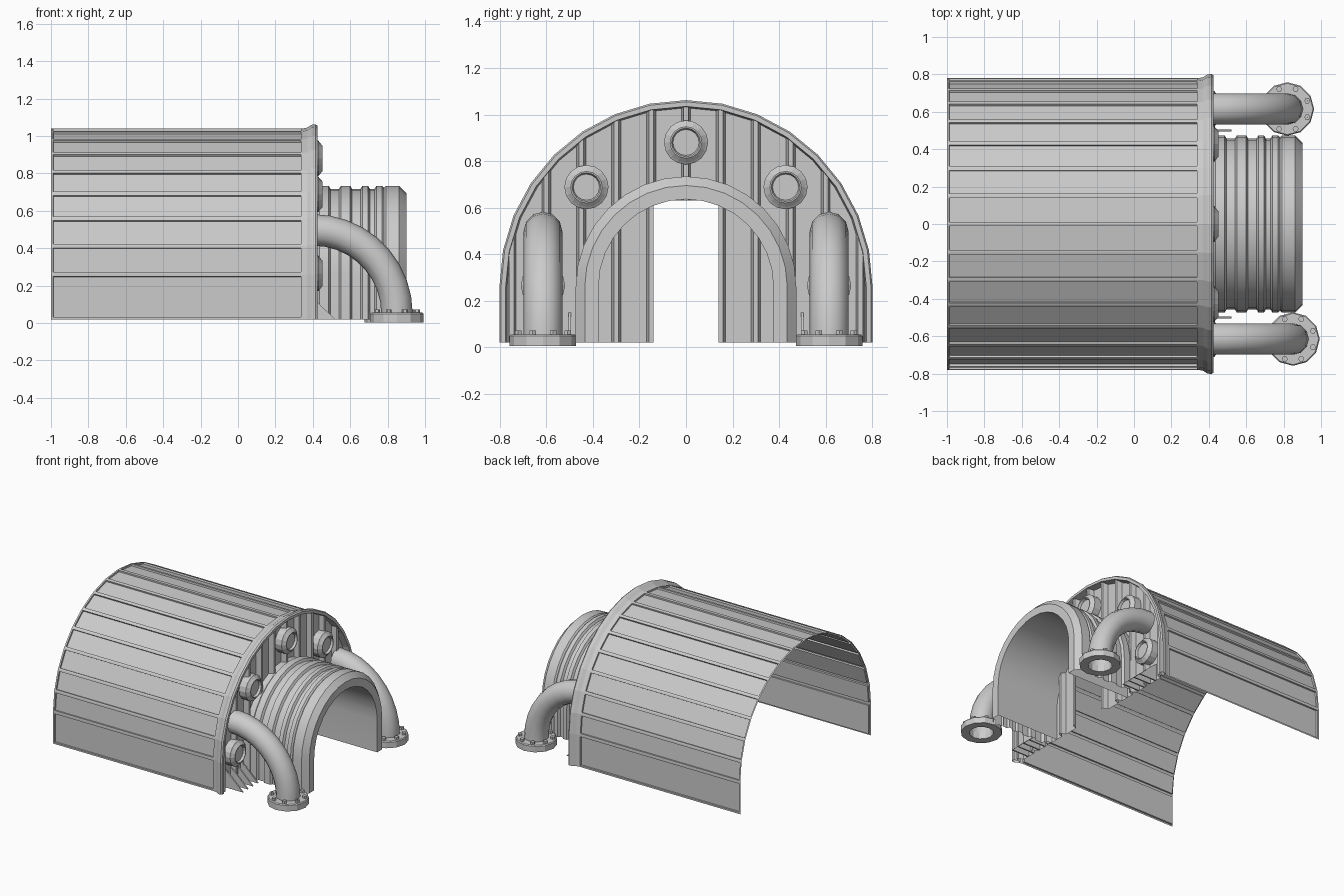
import bpy, bmesh
from math import sin, cos, pi, sqrt, radians

if "Cube" in bpy.data.objects:
    bpy.data.objects.remove(bpy.data.objects["Cube"])

BASE, SPRING = 0.02, 0.26   # bottom edge and springing height of every arch


def finish(name, bm, smooth=None):
    me = bpy.data.meshes.new(name)
    bm.to_mesh(me)
    bm.free()
    ob = bpy.data.objects.new(name, me)
    bpy.context.collection.objects.link(ob)
    if smooth:
        bpy.ops.object.select_all(action='DESELECT')
        ob.select_set(True)
        bpy.context.view_layer.objects.active = ob
        bpy.ops.object.shade_smooth_by_angle(angle=radians(smooth))
    return ob


def skin(rows, closed=False, wrap=False):
    """Quads between rows of points; closed joins each row, wrap joins last row to first."""
    bm = bmesh.new()
    vs = [[bm.verts.new(p) for p in r] for r in rows]
    n = len(rows[0])
    pairs = list(zip(vs, vs[1:])) + ([(vs[-1], vs[0])] if wrap else [])
    for a, b in pairs:
        for i in range(n if closed else n - 1):
            j = (i + 1) % n
            bm.faces.new((a[i], a[j], b[j], b[i]))
    return bm


def arch(profile, segs=16):
    """Sweep an (x, radius) profile up one side, over and down the other."""
    rows = [[(x, r, BASE) for x, r in profile]]
    for k in range(segs + 1):
        a = pi * k / segs
        rows.append([(x, r * cos(a), SPRING + r * sin(a)) for x, r in profile])
    rows.append([(x, -r, BASE) for x, r in profile])
    return skin(rows)


def lathe(profile, segs, axis, at, wrap=False):
    """Turn a (radius, height) profile round the x or z axis."""
    rows = []
    for r, h in profile:
        row = []
        for k in range(segs):
            a = 2 * pi * k / segs
            u, v = r * cos(a), r * sin(a)
            p = (h, u, v) if axis == 'x' else (u, v, h)
            row.append(tuple(c + d for c, d in zip(p, at)))
        rows.append(row)
    bm = skin(rows, True, wrap)
    bmesh.ops.recalc_face_normals(bm, faces=bm.faces)
    return bm


# Vaulted shell with a recessed panel in every facet
bm = arch([(-1, 0.78), (0.35, 0.78)])
for f in bm.faces:
    f.normal_update()
    c = f.calc_center_median()
    if f.normal.y * c.y + f.normal.z * (c.z - BASE) < 0:
        f.normal_flip()
bmesh.ops.inset_individual(bm, faces=bm.faces[:], thickness=0.017, depth=0)
inner = [f for f in bm.faces if all(len(e.link_faces) == 2 for e in f.edges)
         and f.calc_area() > 0.1]
bmesh.ops.inset_individual(bm, faces=inner, thickness=0.001, depth=-0.012)
finish("vault_shell", bm)

# Flared rim at the front end of the shell
bm = arch([(0.345, 0.78), (0.37, 0.785), (0.393, 0.80), (0.415, 0.802),
           (0.425, 0.795), (0.425, 0.775), (0.37, 0.768)])
bmesh.ops.recalc_face_normals(bm, faces=bm.faces)
finish("end_rim", bm)

# Ribbed end wall with a central doorway
LOW, HIGH, DOOR = 0.375, 0.412, 0.148
pts = []
for k in range(-5, 6):
    c = 0.15 * k
    pts += [(c - 0.02, LOW), (c - 0.01, HIGH), (c + 0.01, HIGH), (c + 0.02, LOW)]
    if k < 5:
        pts.append((c + 0.075, LOW))
pts += [(-0.775, LOW), (0.775, LOW)]
pts.sort(key=lambda p: p[0])
bm = bmesh.new()
top = lambda y: SPRING + sqrt(max(0, 0.775 ** 2 - y * y))
for (y0, x0), (y1, x1) in zip(pts, pts[1:]):
    b = 0.63 if abs(y0 + y1) / 2 < DOOR - 0.005 else BASE
    bm.faces.new([bm.verts.new(p) for p in
                  ((x0, y0, b), (x1, y1, b), (x1, y1, top(y1)), (x0, y0, top(y0)))])
bmesh.ops.remove_doubles(bm, verts=bm.verts, dist=0.0005)
finish("ribbed_end_wall", bm)

# Entrance tunnel: grooved outside, chamfered mouth, plain lining
R, G = 0.474, 0.457
prof = [(0.375, G), (0.42, G), (0.435, R), (0.485, R)]
for x in (0.495, 0.61, 0.705):
    w = 0.045 if x < 0.7 else 0.025
    prof += [(x, G), (x + w, G), (x + w + 0.01, R)]
    prof.append((x + 0.105 if x < 0.6 else x + 0.085 if x < 0.7 else 0.77, R))
prof += [(0.78, G + 0.007), (0.79, R), (0.862, R), (0.9, 0.435), (0.9, 0.376), (0.375, 0.376)]
bm = arch(prof)
bmesh.ops.recalc_face_normals(bm, faces=bm.faces)
finish("entrance_tunnel", bm, 25)

# Round ports on the end wall
for i, (y, z) in enumerate([(0, 0.88), (0.428, 0.688), (-0.428, 0.688),
                            (0.615, 0.265), (-0.615, 0.265)]):
    bm = lathe([(0.095, LOW), (0.095, 0.43), (0.085, 0.437), (0.068, 0.452),
                (0.062, 0.452), (0.056, 0.435), (0.0005, 0.435)], 16, 'x', (0, y, z))
    finish(f"port_{i + 1}", bm)

# Elbow pipes with bolted floor flanges and floor gussets, one set each side
for s, side, px in ((-1, "front", 0.85), (1, "back", 0.82)):
    cy, r, x0, z0 = 0.615 * s, 0.084, 0.40, 0.05
    rx, rz = px - x0, 0.448
    rows = []
    for k in range(10):
        a = pi / 2 * (1 - k / 9)
        n = (cos(a) / rx, sin(a) / rz)
        m = sqrt(n[0] ** 2 + n[1] ** 2)
        nx, nz = n[0] / m, n[1] / m
        rows.append([(x0 + rx * cos(a) + r * cos(t) * nx, cy + r * sin(t),
                      z0 + rz * sin(a) + r * cos(t) * nz)
                     for t in (2 * pi * q / 12 for q in range(12))])
    rows.append([(x, y, 0.01) for x, y, z in rows[-1]])
    bm = skin(rows, True)
    bmesh.ops.recalc_face_normals(bm, faces=bm.faces)
    finish(f"{side}_elbow_pipe", bm, 35)

    bm = lathe([(0.083, 0.004), (0.143, 0.004), (0.143, 0.048), (0.137, 0.055), (0.083, 0.055)],
               12, 'z', (px, cy, 0), True)
    finish(f"{side}_pipe_flange", bm)
    for k in range(8):
        a = 2 * pi * (k + 0.5) / 8
        bm = lathe([(0.016, 0.05), (0.016, 0.072), (0.0005, 0.072)], 6, 'z',
                   (px + 0.115 * cos(a), cy + 0.115 * sin(a), 0))
        finish(f"{side}_flange_bolt_{k + 1}", bm)

    for k, y in enumerate((0.50, 0.56, 0.62, 0.68)):
        bm = bmesh.new()
        f = bm.faces.new([bm.verts.new((x, y * s - 0.005, z)) for x, z in
                          ((LOW, BASE), (0.52, BASE), (0.42, 0.115), (LOW, 0.15))])
        ext = bmesh.ops.extrude_face_region(bm, geom=[f])
        bmesh.ops.translate(bm, vec=(0, 0.01, 0),
                            verts=[v for v in ext["geom"] if isinstance(v, bmesh.types.BMVert)])
        bmesh.ops.recalc_face_normals(bm, faces=bm.faces)
        finish(f"{side}_gusset_{k + 1}", bm)
